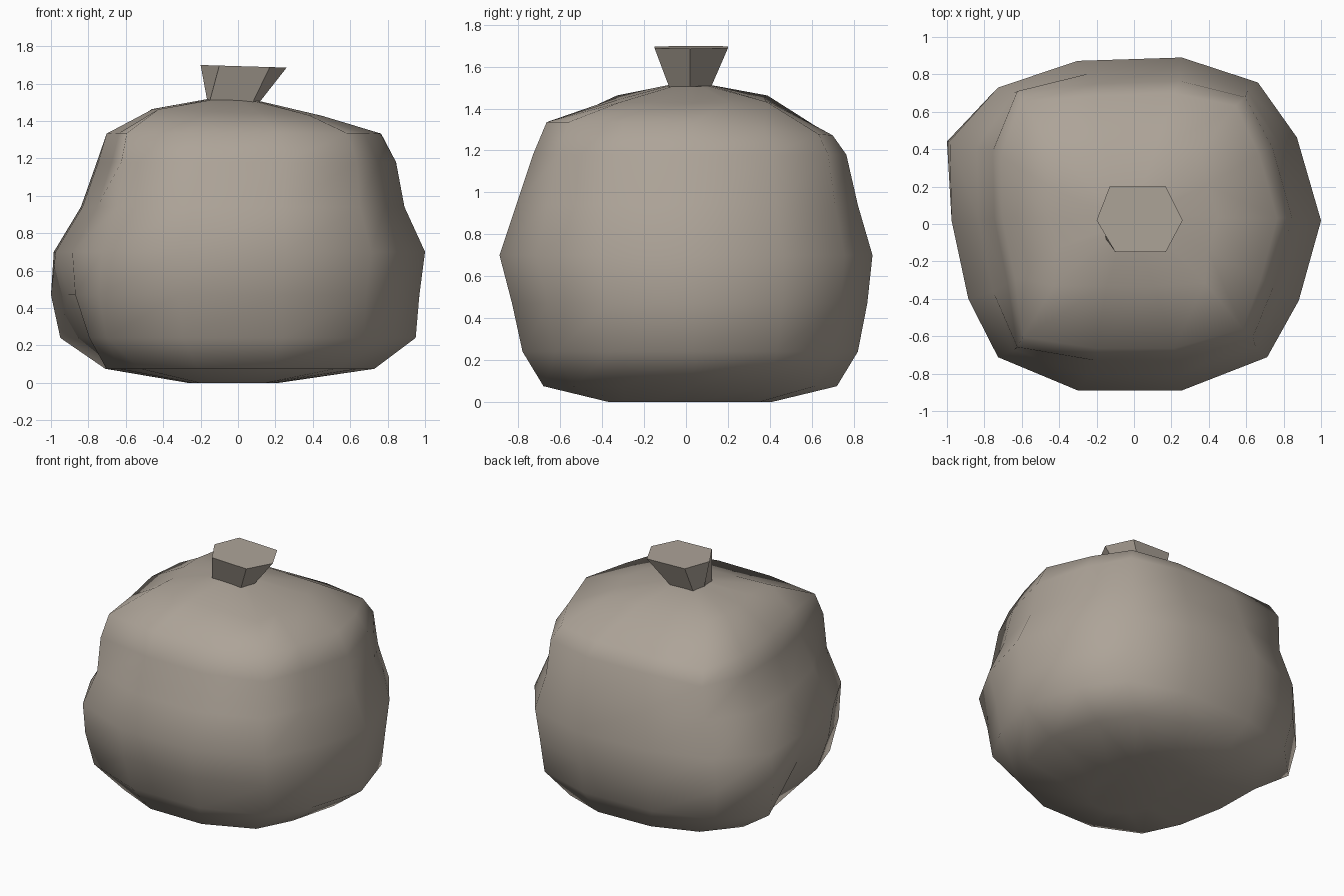
import bpy
import bmesh

cube = bpy.data.objects.get("Cube")
if cube:
    bpy.data.objects.remove(cube)

# One cloth colour for the whole sack
cloth = bpy.data.materials.new("warm_grey_cloth")
cloth.use_nodes = True
colour = (0.42, 0.37, 0.315, 1)
cloth.diffuse_color = colour
bsdf = cloth.node_tree.nodes["Principled BSDF"]
bsdf.inputs["Base Color"].default_value = colour
bsdf.inputs["Roughness"].default_value = 0.8


def loft(name, rings, smooth):
    """Skin a stack of equal-length point rings and cap both ends."""
    bm = bmesh.new()
    loops = [[bm.verts.new(p) for p in ring] for ring in rings]
    for low, high in zip(loops, loops[1:]):
        n = len(low)
        for i in range(n):
            j = (i + 1) % n
            bm.faces.new((low[i], low[j], high[j], high[i]))
    bm.faces.new(loops[0][::-1])
    bm.faces.new(loops[-1])
    bmesh.ops.recalc_face_normals(bm, faces=bm.faces)
    for face in bm.faces:
        face.smooth = smooth
    mesh = bpy.data.meshes.new(name)
    bm.to_mesh(mesh)
    bm.free()
    mesh.materials.append(cloth)
    obj = bpy.data.objects.new(name, mesh)
    bpy.context.collection.objects.link(obj)
    return obj


# Rounded, slightly lopsided outline, counter-clockwise, filling -1..1
outline = [(-.74, -.8), (-.31, -1), (.25, -1), (.71, -.8), (.88, -.46),
           (1, .02), (.87, .52), (.66, .85), (.25, 1), (-.31, .98),
           (-.74, .82), (-1, .5), (-.99, .02), (-.9, -.45)]

# Levels: height, x min, x max, y min, y max, fullness of right and left corners
levels = [(0, -.27, .22, -.37, .41, 1, 1),
          (.075, -.71, .73, -.68, .72, 1, 1),
          (.24, -.95, .95, -.78, .82, 1, 1),
          (.47, -1, .97, -.83, .865, 1, 1),
          (.7, -.985, 1, -.89, .89, 1, 1),
          (.94, -.84, .89, -.81, .82, 1.04, 1.02),
          (1.18, -.755, .845, -.73, .765, 1.13, 1.04),
          (1.335, -.71, .765, -.665, .7, 1.14, 1.06),
          (1.445, -.46, .45, -.33, .38, 1.25, 1.2),
          (1.51, -.165, .12, -.08, .12, 1, 1)]

rings = []
for z, x0, x1, y0, y1, right_full, left_full in levels:
    cx, cy = (x0 + x1) / 2, (y0 + y1) / 2
    ring = []
    for u, v in outline:
        # Fuller corners on the shoulders
        full = 1
        if abs(u) > .6 and abs(v) > .7:
            full = right_full if u < 0 else left_full
        x = cx + u * full * (x1 - x0) / 2
        y = cy + v * full * (y1 - y0) / 2
        # Fold between the two lower bulges on the right side
        if .2 < z < .5 and u < -.85 and v < .3:
            fold = .83 if v > 0 else .93
            x *= fold if z < .3 else (fold + 1) / 2
        # The top leans left and the back shoulder sags
        drop = 0
        if z > 1.4:
            drop = .04 * x
        elif z > 1.3:
            drop = .09 * max(0, y)
        ring.append((x, y, z - drop))
    rings.append(ring)
loft("sack_body", rings, True)

# Gathered neck flaring up from the tie
neck_top = [(-.2, .02), (-.1, -.15), (.17, -.15), (.26, .02), (.17, .2), (-.13, .2)]
neck_base = [(-.165, .03), (-.15, -.08), (.08, -.08), (.115, .02), (.04, .12), (-.14, .12)]
loft("sack_neck", [[(x, y, 1.505 - .04 * x) for x, y in neck_base],
                   [(x, y, 1.693 - .03 * x) for x, y in neck_top]], False)
